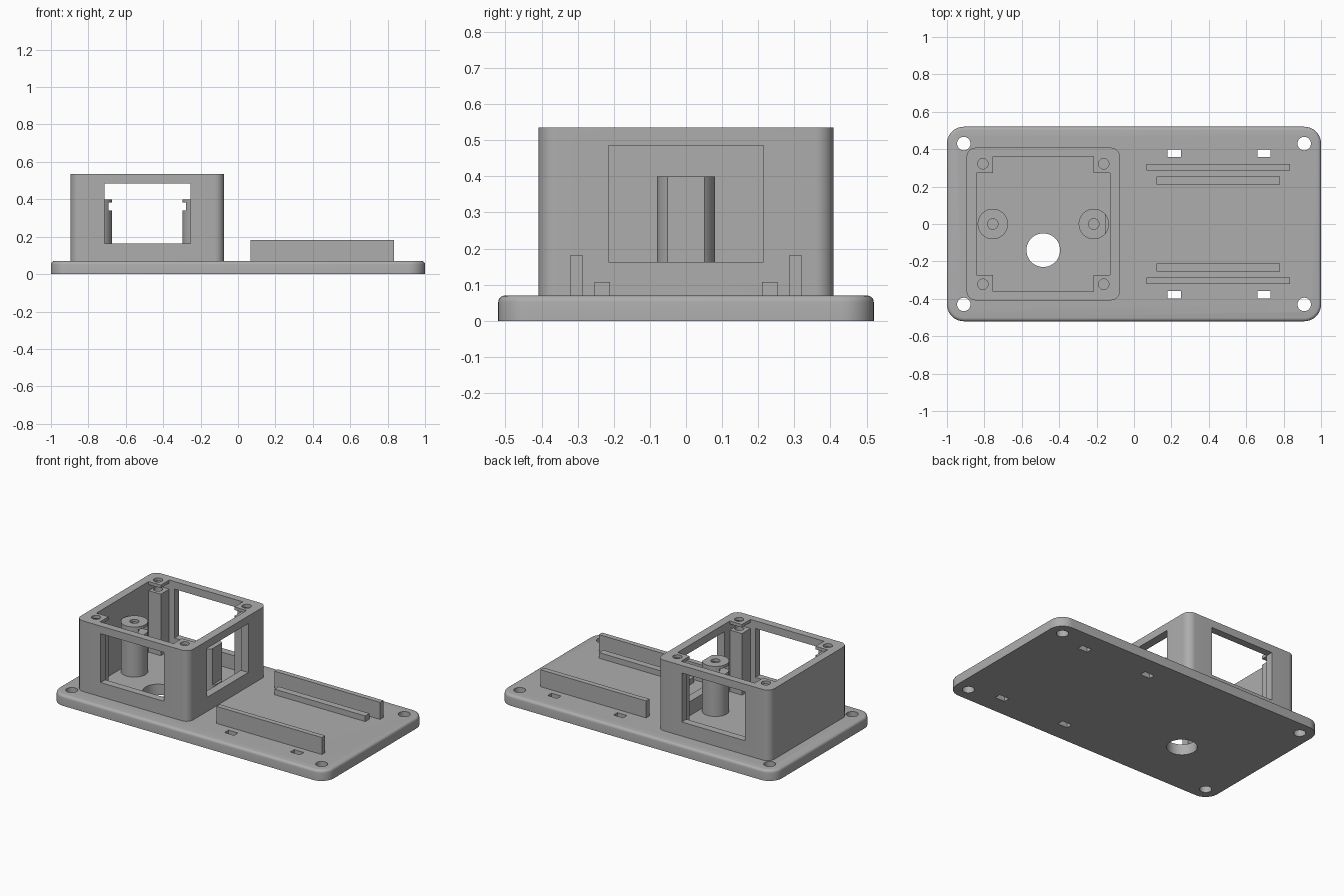
import bpy, bmesh, math

if "Cube" in bpy.data.objects:
    bpy.data.objects.remove(bpy.data.objects["Cube"])

grey = bpy.data.materials.new("light_grey_plastic")
grey.diffuse_color = (0.42, 0.42, 0.42, 1)
grey.use_nodes = True
grey.node_tree.nodes["Principled BSDF"].inputs["Base Color"].default_value = grey.diffuse_color

PLATE_TOP, RIM = 0.07, 0.535
CX = -0.485                      # housing centre in x


def finish(name, bm):
    me = bpy.data.meshes.new(name)
    bm.to_mesh(me)
    bm.free()
    ob = bpy.data.objects.new(name, me)
    bpy.context.collection.objects.link(ob)
    me.materials.append(grey)
    return ob


def box(name, x, y, z, radius=0.0, top_radius=0.0):
    """Box from (min, max) ranges, with optional rounded corners and top edge."""
    bm = bmesh.new()
    bmesh.ops.create_cube(bm, size=1)
    for v in bm.verts:
        v.co = [r[0] if c < 0 else r[1] for c, r in zip(v.co, (x, y, z))]
    if radius:
        edges = [e for e in bm.edges
                 if abs(e.verts[0].co.z - e.verts[1].co.z) > 1e-4]
        bmesh.ops.bevel(bm, geom=edges, offset=radius, segments=10,
                        profile=0.5, affect='EDGES')
    if top_radius:
        edges = [e for e in bm.edges if all(v.co.z > z[1] - 1e-5 for v in e.verts)]
        bmesh.ops.bevel(bm, geom=edges, offset=top_radius, segments=4,
                        profile=0.5, affect='EDGES')
    return finish(name, bm)


def cylinder(name, x, y, r, z, sides=40):
    bm = bmesh.new()
    bmesh.ops.create_cone(bm, cap_ends=True, segments=sides, radius1=r, radius2=r,
                          depth=z[1] - z[0])
    bmesh.ops.translate(bm, verts=bm.verts, vec=(x, y, (z[0] + z[1]) / 2))
    return finish(name, bm)


def cut(target, cutters):
    """Subtract the cutters, apply, and remove them."""
    for c in cutters:
        m = target.modifiers.new("cut", 'BOOLEAN')
        m.operation, m.solver, m.object = 'DIFFERENCE', 'EXACT', c
        c.hide_render = True
    bpy.context.view_layer.update()
    dg = bpy.context.evaluated_depsgraph_get()
    me = bpy.data.meshes.new_from_object(target.evaluated_get(dg))
    target.modifiers.clear()
    target.data = me
    for c in cutters:
        bpy.data.objects.remove(c)


# base plate with screw holes, cable hole and strap slots
plate = box("base_plate", (-1, 1), (-0.52, 0.52), (0, PLATE_TOP), 0.09, 0.018)
cutters = [cylinder("cable_hole", CX, -0.14, 0.09, (-0.1, 0.2))]
for s in (-1, 1):
    cutters += [cylinder("screw_hole", x, s * 0.43, 0.036, (-0.1, 0.2), 32)
                for x in (-0.91, 0.91)]
    cutters += [box("strap_slot", (x, x + 0.07), sorted((s * 0.357, s * 0.398)), (-0.1, 0.2))
                for x in (0.18, 0.66)]
cut(plate, cutters)

# housing: cross-shaped cavity leaves four corner posts
housing = box("housing", (CX - 0.41, CX + 0.41), (-0.408, 0.408), (0.065, RIM), 0.05)
window_z = (0.163, 0.485)
cutters = [
    box("cavity_wide", (CX - 0.356, CX + 0.356), (-0.272, 0.272), (0, 1)),
    box("cavity_long", (CX - 0.268, CX + 0.268), (-0.36, 0.36), (0, 1)),
    box("front_back_window", (CX - 0.23, CX + 0.23), (-0.6, 0.6), window_z),
    box("right_window", (CX + 0.3, 0.1), (-0.214, 0.214), window_z),
]
for sx in (-1, 1):
    for sy in (-1, 1):
        px, py = CX + sx * 0.323, sy * 0.322
        cutters.append(cylinder("post_hole", px, py, 0.028, (0.3, 0.7), 24))
        # nut slot under the rim
        cutters.append(box("post_slot", sorted((CX + sx * 0.25, CX + sx * 0.356)),
                           sorted((sy * 0.26, sy * 0.36)), (0.475, 0.515)))
cut(housing, cutters)

# two round bosses with screw holes and inward nut slots
bosses = []
for side, sx in (("left", -1), ("right", 1)):
    bx = CX + sx * 0.27
    boss = cylinder(side + "_boss", bx, 0, 0.081, (0.065, 0.4), 48)
    cutters = [
        cylinder("boss_hole", bx, 0, 0.028, (0.2, 0.6), 24),
        box("boss_slot", sorted((bx + sx * 0.045, bx - sx * 0.2)), (-0.05, 0.05), (0.34, 0.382)),
    ]
    if sx > 0:   # flat left by the side window
        cutters.append(box("boss_flat", (bx + 0.063, bx + 0.2), (-0.2, 0.2), window_z))
    cut(boss, cutters)
    bosses.append(boss)

# paired board rails
for side, s in (("front", -1), ("back", 1)):
    box(side + "_tall_rail", (0.067, 0.835), sorted((s * 0.286, s * 0.32)), (0.065, 0.182))
    box(side + "_low_rail", (0.12, 0.78), sorted((s * 0.21, s * 0.254)), (0.065, 0.107))

# smooth the curved walls, keep hard edges
for ob in [plate, housing] + bosses:
    bpy.ops.object.select_all(action='DESELECT')
    ob.select_set(True)
    bpy.context.view_layer.objects.active = ob
    bpy.ops.object.shade_smooth_by_angle(angle=math.radians(30))
